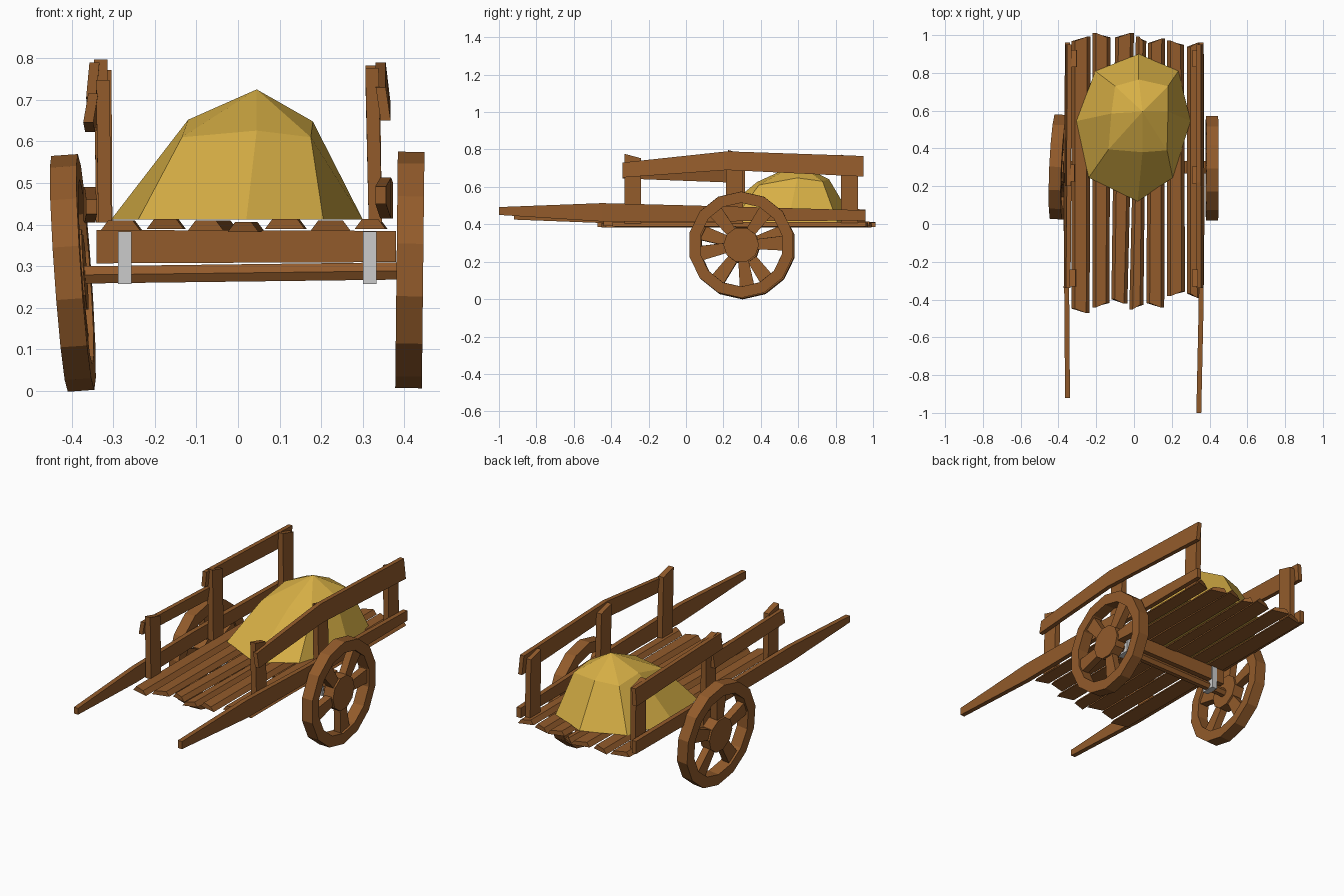
import bpy, bmesh, math
from math import cos, sin, pi, radians

if "Cube" in bpy.data.objects:
    bpy.data.objects.remove(bpy.data.objects["Cube"])


def material(name, rgb):
    m = bpy.data.materials.new(name)
    m.diffuse_color = (*rgb, 1)
    m.use_nodes = True
    m.node_tree.nodes["Principled BSDF"].inputs["Base Color"].default_value = m.diffuse_color
    return m


WOOD = material("wood", (0.29, 0.105, 0.024))
HAY = material("hay", (0.68, 0.43, 0.06))


def finish(name, bm, mat=WOOD):
    bmesh.ops.recalc_face_normals(bm, faces=bm.faces)
    me = bpy.data.meshes.new(name)
    bm.to_mesh(me)
    bm.free()
    ob = bpy.data.objects.new(name, me)
    bpy.context.collection.objects.link(ob)
    if mat:
        me.materials.append(mat)
    return ob


def loft(bm, rings, closed=False):
    """Skin a list of equal point rings; cap the ends unless closed."""
    vs = [[bm.verts.new(p) for p in r] for r in rings]
    n = len(vs[0])
    pairs = list(zip(vs, vs[1:])) + ([(vs[-1], vs[0])] if closed else [])
    for a, b in pairs:
        for i in range(n):
            j = (i + 1) % n
            bm.faces.new((a[i], a[j], b[j], b[i]))
    if not closed:
        bm.faces.new(vs[0])
        bm.faces.new(vs[-1])


def board(name, stations, width, lean=0.0, chamfer=0.0):
    """Board along y; stations are (x, y, z_bottom, z_top)."""
    h = width / 2
    bm = bmesh.new()
    loft(bm, [[(x - h, y, a), (x + h, y, a),
               (x + h + lean - chamfer, y, b), (x - h + lean + chamfer, y, b)]
              for x, y, a, b in stations])
    return finish(name, bm)


def post(name, x0, x1, y, z0, z1, w=0.032, d=0.09, slope=0.012):
    """Upright from (x0, z0) to (x1, z1) with a slightly slanted top."""
    bm = bmesh.new()
    w, d = w / 2, d / 2
    loft(bm, [[(x - w, y - d, z + s), (x + w, y - d, z + s),
               (x + w, y + d, z - s), (x - w, y + d, z - s)]
              for x, z, s in ((x0, z0, 0), (x1, z1, slope))])
    return finish(name, bm)


def bar(name, xs, y, zs, d, mat=WOOD):
    """Block across x; zs holds (bottom, top) for each end."""
    bm = bmesh.new()
    loft(bm, [[(x, y - d / 2, a), (x, y + d / 2, a), (x, y + d / 2, b), (x, y - d / 2, b)]
              for x, (a, b) in zip(xs, zs)])
    return finish(name, bm, mat)


def wheel(name, loc, rot, spokes, r=0.284, ri=0.224, n=14, w=0.032):
    bm = bmesh.new()
    # rim
    loft(bm, [[(x, q * cos(a), q * sin(a)) for x, q in ((-w, r), (w, r), (w, ri), (-w, ri))]
              for a in (2 * pi * (i + 0.5) / n for i in range(n))], closed=True)
    # hub
    loft(bm, [[(x, 0.095 * cos(2 * pi * i / 10), 0.095 * sin(2 * pi * i / 10)) for i in range(10)]
              for x in (-0.03, 0.03)])
    # spokes, wider toward the rim
    for deg in spokes:
        a = radians(deg)
        c, s = cos(a), sin(a)
        loft(bm, [[(x, q * c - t * s, q * s + t * c)
                   for x, t in ((-0.02, -h), (0.02, -h), (0.02, h), (-0.02, h))]
                  for q, h in ((0.07, 0.026), (0.235, 0.04))])
    ob = finish(name, bm)
    ob.location, ob.rotation_euler = loc, rot


# wheels
wheel("right_wheel", (0.413, 0.295, 0.291), (0, 0.011, 0), (2, 54, 128, 192, 278))
wheel("left_wheel", (-0.397, 0.302, 0.284), (0, -0.07, -0.045), (90, 162, 234, 306, 18))

# axle, beam above it and metal straps
bm = bmesh.new()
loft(bm, [[(x, 0.298 + 0.024 * cos(k * pi / 3), z + 0.024 * sin(k * pi / 3)) for k in range(6)]
          for x, z in ((-0.39, 0.279), (0.41, 0.289))])
finish("axle", bm)
bar("axle_beam", (-0.34, 0.38), 0.3, ((0.307, 0.387), (0.31, 0.385)), 0.065)
for side, x in (("left", -0.272), ("right", 0.317)):
    bar(side + "_strap", (x - 0.016, x + 0.016), 0.3, ((0.257, 0.384),) * 2, 0.075, None)

# floor planks: front x range, rear x range, y range, height offset
planks = [(-0.33, -0.235, -0.33, -0.23, -0.46, 0.98, 0.0),
          (-0.22, -0.13, -0.22, -0.125, -0.43, 1.00, 0.003),
          (-0.12, -0.035, -0.10, 0.0, -0.41, 1.00, 0.0),
          (-0.025, 0.05, 0.01, 0.065, -0.44, 0.98, -0.004),
          (0.065, 0.16, 0.075, 0.165, -0.43, 0.97, 0.004),
          (0.175, 0.27, 0.175, 0.265, -0.37, 0.96, 0.0),
          (0.28, 0.355, 0.28, 0.36, -0.38, 0.95, 0.003)]
for i, (a, b, c, d, y0, y1, dz) in enumerate(planks):
    bm = bmesh.new()
    s = 0.012 if i % 2 else -0.012
    rings = []
    for l, r, y, k in ((a, b, y0, s), (c, d, y1, -s)):
        z0, z1 = 0.386 + dz, 0.41 + dz
        rings.append([(l, y - k, z0), (r, y + k, z0), (r - 0.018, y + k, z1), (l + 0.018, y - k, z1)])
    loft(bm, rings)
    finish(f"floor_plank_{i + 1}", bm)

# long side shafts that taper into the handles
board("right_shaft", [(0.343, -1.0, 0.45, 0.492), (0.355, -0.45, 0.415, 0.513),
                      (0.36, 0.05, 0.415, 0.5), (0.356, 0.96, 0.42, 0.475)], 0.026)
board("left_shaft", [(-0.352, -0.92, 0.425, 0.46), (-0.356, -0.4, 0.405, 0.49),
                     (-0.36, 0.1, 0.41, 0.49), (-0.352, 0.96, 0.41, 0.48)], 0.026)

# upright posts: side, place, foot x, top x, y, top z
for side, place, x0, x1, y, z in (
        ("right", "front", 0.33, 0.322, -0.285, 0.765),
        ("right", "middle", 0.33, 0.322, 0.26, 0.77),
        ("right", "rear", 0.33, 0.325, 0.875, 0.75),
        ("left", "front", -0.32, -0.325, -0.285, 0.735),
        ("left", "middle", -0.325, -0.33, 0.27, 0.785),
        ("left", "rear", -0.318, -0.32, 0.875, 0.76)):
    post(f"{side}_{place}_post", x0, x1, y, 0.405, z)

# top rails: one bent rail on the right, two separate boards on the left
board("right_top_rail", [(0.355, -0.34, 0.65, 0.73), (0.355, 0.22, 0.69, 0.79),
                         (0.355, 0.95, 0.655, 0.765)], 0.024, lean=-0.012)
board("left_front_rail", [(-0.36, -0.34, 0.645, 0.715), (-0.355, 0.27, 0.622, 0.695)], 0.024, lean=0.012)
board("left_rear_rail", [(-0.353, 0.2, 0.705, 0.79), (-0.35, 0.95, 0.67, 0.765)], 0.024, lean=0.008)

# faceted hay heap
base = [(0.025, 0.9), (0.235, 0.81), (0.3, 0.545), (0.205, 0.245),
        (0.02, 0.12), (-0.24, 0.245), (-0.305, 0.545), (-0.205, 0.81)]
mid = [(0.025, 0.765, 0.64), (0.18, 0.73, 0.63), (0.18, 0.595, 0.648), (0.175, 0.39, 0.61),
       (0.045, 0.38, 0.626), (-0.135, 0.395, 0.61), (-0.12, 0.585, 0.652), (-0.1, 0.73, 0.63)]
bm = bmesh.new()
loft(bm, [[(x, y, 0.412) for x, y in base], mid])
bm.faces.ensure_lookup_table()
bmesh.ops.poke(bm, faces=[bm.faces[-1]])
bm.verts.ensure_lookup_table()
bm.verts[-1].co = (0.045, 0.595, 0.725)
finish("hay_heap", bm, HAY)
